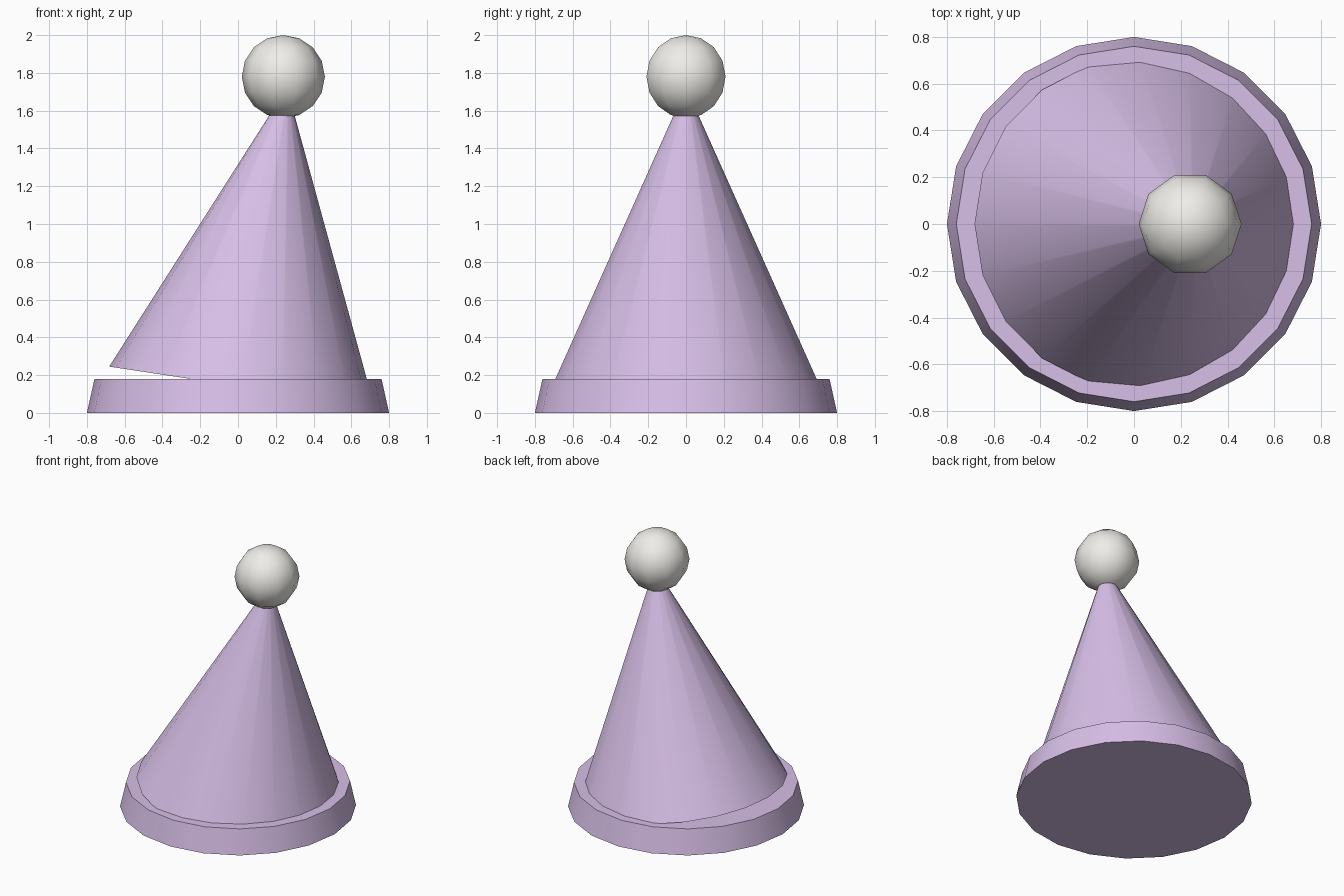
import bpy, bmesh
from math import sin, cos, pi, radians
from mathutils import Matrix

if "Cube" in bpy.data.objects:
    bpy.data.objects.remove(bpy.data.objects["Cube"])


def material(name, rgb):
    m = bpy.data.materials.new(name)
    m.diffuse_color = (*rgb, 1)
    m.use_nodes = True
    m.node_tree.nodes["Principled BSDF"].inputs["Base Color"].default_value = m.diffuse_color
    return m


def lathe(name, profile, sides, mat, loc=(0, 0, 0), tilt=0.0, angle=30):
    """Closed solid of revolution from (radius, height) points, bottom to top."""
    bm = bmesh.new()
    rings = []
    for r, z in profile:
        if r == 0:
            rings.append([bm.verts.new((0, 0, z))] * sides)
        else:
            rings.append([bm.verts.new((r * cos(2 * pi * i / sides),
                                        r * sin(2 * pi * i / sides), z))
                          for i in range(sides)])
    for a, b in zip(rings, rings[1:]):
        for i in range(sides):
            j = (i + 1) % sides
            bm.faces.new(list(dict.fromkeys((a[i], a[j], b[j], b[i]))))
    if profile[0][0]:
        bm.faces.new(rings[0][::-1])
    if profile[-1][0]:
        bm.faces.new(rings[-1])
    bm.transform(Matrix.Translation(loc) @ Matrix.Rotation(tilt, 4, 'Y'))
    bmesh.ops.recalc_face_normals(bm, faces=bm.faces)
    me = bpy.data.meshes.new(name)
    bm.to_mesh(me)
    bm.free()
    me.materials.append(mat)
    ob = bpy.data.objects.new(name, me)
    bpy.context.collection.objects.link(ob)
    bpy.ops.object.select_all(action='DESELECT')
    ob.select_set(True)
    bpy.context.view_layer.objects.active = ob
    bpy.ops.object.shade_smooth_by_angle(angle=radians(angle))
    return ob


lavender = material("lavender", (0.68, 0.52, 0.80))
white = material("off_white", (0.86, 0.85, 0.81))

# Brim band
lathe("hat_brim", [(0.80, 0), (0.76, 0.18)], 20, lavender)

# Cone, leaning to the right so its left rim lifts off the brim
lathe("hat_cone", [(0.71, 0), (0.045, 1.5)], 20, lavender,
      loc=(0.02, 0, 0.139), tilt=0.15)

# Pompom: ten segments, eight rings
R = 0.22
ball = [(0, -R)] + [(R * sin(pi * k / 8), -R * cos(pi * k / 8)) for k in range(1, 8)] + [(0, R)]
lathe("pompom", ball, 10, white, loc=(0.24, 0, 1.78), angle=60)
